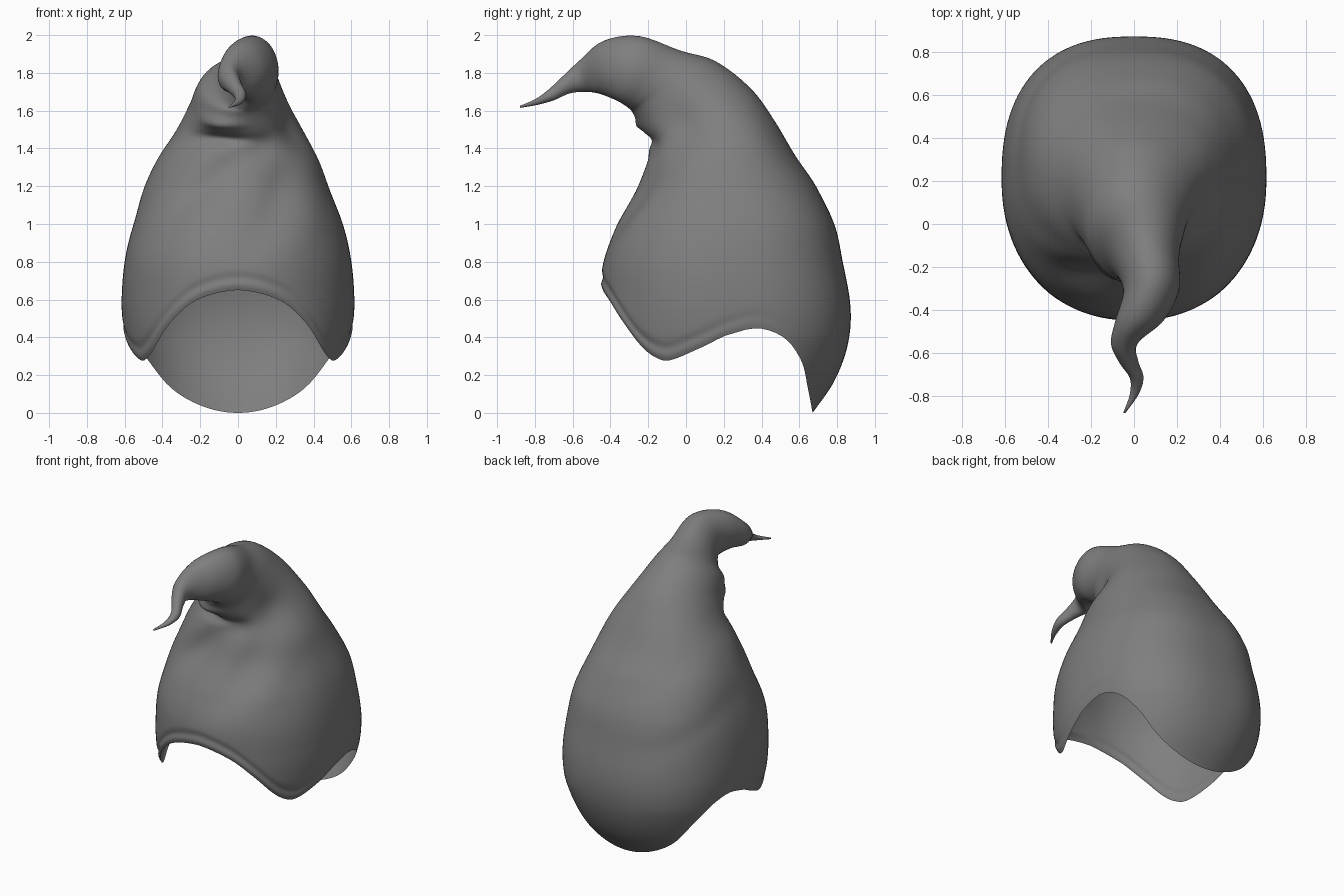
import bpy, bmesh
from math import sin, cos, pi, exp, radians, degrees
from mathutils import Vector

if "Cube" in bpy.data.objects:
    bpy.data.objects.remove(bpy.data.objects["Cube"])

# Section keys: t, centre x, half width, front y, front z, back y, back z
SECTIONS = [
    (0.00, 0, .515, -.38, 0, .67, 0),
    (0.15, 0, .550, -.42, .15, .775, .15),
    (0.30, 0, .582, -.44, .30, .84, .30),
    (0.45, 0, .608, -.455, .45, .87, .45),
    (0.60, 0, .616, -.455, .60, .867, .60),
    (0.80, 0, .600, -.44, .80, .83, .80),
    (1.00, 0, .558, -.375, .98, .785, 1.00),
    (1.20, -.008, .490, -.265, 1.18, .69, 1.20),
    (1.35, 0, .425, -.215, 1.33, .58, 1.36),
    (1.50, .01, .335, -.20, 1.43, .46, 1.56),
    (1.65, .01, .27, -.235, 1.51, .34, 1.72),
    (1.80, .01, .215, -.28, 1.585, .15, 1.865),
    (1.90, .05, .16, -.30, 1.61, -.03, 1.918),
    (2.00, .08, .13, -.36, 1.65, -.25, 1.995),
    (2.10, .025, .112, -.46, 1.69, -.44, 1.968),
    (2.20, -.045, .062, -.54, 1.70, -.57, 1.86),
    (2.30, -.025, .045, -.62, 1.69, -.66, 1.775),
    (2.38, .012, .032, -.70, 1.655, -.73, 1.71),
    (2.46, .0, .02, -.79, 1.63, -.80, 1.66),
    (2.52, -.045, .005, -.878, 1.615, -.88, 1.625),
]
# Rim height by angle from the front
RIM = [(-20, .62), (0, .65), (20, .595), (35, .48), (48, .35), (56, .295), (64, .277),
       (80, .345), (98, .445), (112, .41), (126, .29), (141, .135), (160, .035),
       (180, 0), (200, .035)]
# Fold marks: angle, t, drift of angle per t, angular width, t length, depth
FOLDS = [
    (-18, 1.22, 95, 13, .16, -.024), (-45, 1.22, 95, 13, .16, .010),
    (20, 1.10, 60, 12, .22, -.024), (46, 1.10, 60, 14, .22, .010),
    (-20, 1.52, 0, 26, .05, -.04), (-25, 1.68, 10, 25, .06, .035),
    (20, 1.45, 30, 14, .10, -.02),
    (68, 1.55, 40, 26, .17, -.045), (125, 1.45, 0, 22, .12, .012),
    (-150, 1.25, 160, 20, .16, -.007), (-120, .95, 180, 20, .16, -.008),
]
T_END = SECTIONS[-1][0]


def spline(keys, t):
    """Smooth interpolation through sorted key tuples."""
    t = min(max(t, keys[0][0]), keys[-1][0])
    i = 0
    while i < len(keys) - 2 and t > keys[i + 1][0]:
        i += 1
    a, b = keys[i], keys[i + 1]
    p, n = keys[max(i - 1, 0)], keys[min(i + 2, len(keys) - 1)]
    h = b[0] - a[0]
    u = (t - a[0]) / h
    out = []
    for k in range(1, len(a)):
        ma = (b[k] - p[k]) / (b[0] - p[0]) * h
        mb = (n[k] - a[k]) / (n[0] - a[0]) * h
        out.append((2*u**3 - 3*u*u + 1) * a[k] + (u**3 - 2*u*u + u) * ma
                   + (3*u*u - 2*u**3) * b[k] + (u**3 - u*u) * mb)
    return out


def spow(v, e):
    return (1 if v >= 0 else -1) * abs(v) ** e


def fold(deg, t):
    d = 0
    for a, t0, drift, w, length, depth in FOLDS:
        da = (deg - a - drift * (t - t0) + 180) % 360 - 180
        d += depth * exp(-(da / w) ** 2 - ((t - t0) / length) ** 2)
    return d


def point(ang, t, inset=0.0):
    cx, hw, yf, zf, yb, zb = spline(SECTIONS, t)
    square = max(0, min(1, (1.7 - t) / .7))
    back = .05 + .4 * min(1, t / .4)
    e = 2 / (2 + square * (.15 if cos(ang) > 0 else back))
    s, c = spow(sin(ang), e), spow(cos(ang), e)
    centre = Vector((cx, (yf + yb) / 2, (zf + zb) / 2))
    axis = Vector((0, (yf - yb) / 2, (zf - zb) / 2))
    off = Vector((hw * s, 0, 0)) + axis * c
    size = max(off.length, 1e-4)
    return centre + off * (1 + (fold(degrees(ang), t) - inset) / size)


# Hat: one lofted cloth shell from the wavy rim to the curled tip
N, ROWS = 112, 130
bm = bmesh.new()
rings = []
angles = [-pi + 2 * pi * i / N for i in range(N)]
rims = [spline(RIM, abs(degrees(a)))[0] for a in angles]
for j in range(ROWS + 1):
    s = j / ROWS
    ring = []
    for a, r in zip(angles, rims):
        t = r + (T_END - r) * s
        # soft groove above the rolled rim, fading out towards the back
        fade = max(0, min(1, .5 + cos(a)))
        groove = fade * (.010 * exp(-((t - r - .065) / .025) ** 2)
                         + .014 * exp(-((t - r) / .018) ** 2))
        ring.append(bm.verts.new(point(a, t, groove)))
    rings.append(ring)
for lo, hi in zip(rings, rings[1:]):
    for i in range(N):
        k = (i + 1) % N
        bm.faces.new((lo[i], lo[k], hi[k], hi[i]))
bm.faces.new(rings[-1])
bmesh.ops.recalc_face_normals(bm, faces=bm.faces)
for f in bm.faces:
    f.smooth = True
mesh = bpy.data.meshes.new("floppy_hat")
bm.to_mesh(mesh)
bm.free()
hat = bpy.data.objects.new("floppy_hat", mesh)
bpy.context.collection.objects.link(hat)

# Dark grey cloth
cloth = bpy.data.materials.new("grey_cloth")
cloth.diffuse_color = (.21, .21, .21, 1)
cloth.use_nodes = True
cloth.node_tree.nodes["Principled BSDF"].inputs["Base Color"].default_value = cloth.diffuse_color
mesh.materials.append(cloth)
